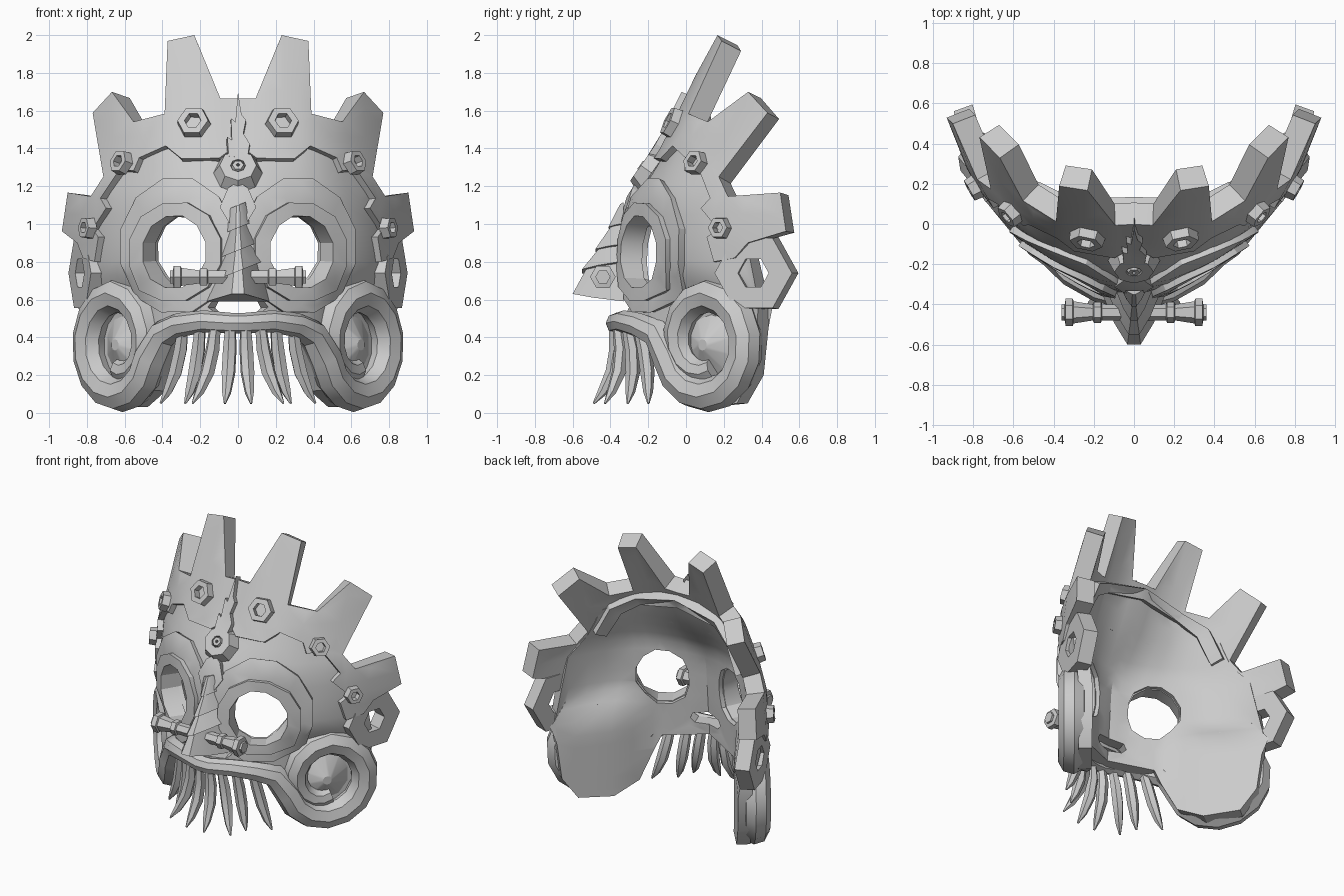
import bpy, bmesh, math
from mathutils import Vector, geometry

if "Cube" in bpy.data.objects:
    bpy.data.objects.remove(bpy.data.objects["Cube"])

G = [(0, -.30), (.15, -.27), (.3, -.2), (.45, -.12), (.6, -.02), (.7, .11), (.8, .29), (.92, .59)]
clamp = lambda v: max(0.0, min(1.0, v))


def depth(x, z):
    """y of the mask's front surface."""
    x = abs(x)
    for (a, ya), (b, yb) in zip(G, G[1:]):
        if x <= b or b == G[-1][0]:
            y = ya + (yb - ya) * (x - a) / (b - a)
            break
    y += .48 * max(0, z - 1.15) - .08 * max(0, 1.2 - z) * clamp(1 - x / .5)
    y += .09 * clamp((z - 1) / .4) * clamp(1 - x / .35)
    y += .06 * clamp((z - .95) / .3) * clamp((x - .45) / .2)
    w = clamp((.75 - z) / .2) * clamp((x - .4) / .1)
    return y + w * ((x - .5) / .82 + .025 - y)


def normal(x, z, e=.05):
    dx = (depth(x + e, z) - depth(x - e, z)) / (2 * e)
    dz = (depth(x, z + e) - depth(x, z - e)) / (2 * e)
    return Vector((dx, -1, dz)).normalized()


def surf(x, z, off=0):
    return Vector((x, depth(x, z), z)) + normal(x, z) * off


def add(name, data, mirror=True):
    ob = bpy.data.objects.new(name, data)
    bpy.context.collection.objects.link(ob)
    if mirror:
        m = ob.modifiers.new("mirror", 'MIRROR')
        m.merge_threshold = .002
    return ob


def inside(p, loops):
    c = False
    for lp in loops:
        for a, b in zip(lp, lp[1:] + lp[:1]):
            if (a[1] > p[1]) != (b[1] > p[1]) and \
               p[0] < (b[0] - a[0]) * (p[1] - a[1]) / (b[1] - a[1]) + a[0]:
                c = not c
    return c


def sheet(name, loops, off, thick, mirror=True, step=.08):
    """Front-view outline (with holes) wrapped on the mask surface and thickened."""
    pts, edges = [], []
    for lp in loops:
        n0 = len(pts)
        pts += [Vector(p) for p in lp]
        edges += [(n0 + i, n0 + (i + 1) % len(lp)) for i in range(len(lp))]
    for i in range(-12, 13):
        for j in range(26):
            p = (i * step, j * step + .01)
            if inside(p, loops):
                pts.append(Vector(p))
    vs, _, fs, *_ = geometry.delaunay_2d_cdt(pts, edges, [], 0, 1e-4)
    bm = bmesh.new()
    made = {}
    for f in fs:
        c = sum((vs[i] for i in f), Vector((0, 0))) / len(f)
        if not inside(c, loops):
            continue
        a, b, d = (vs[i] for i in f[:3])
        if (b - a).cross(d - a) < 0:
            f = f[::-1]
        for i in f:
            if i not in made:
                made[i] = bm.verts.new(surf(vs[i].x, vs[i].y, off))
        bm.faces.new([made[i] for i in f])
    me = bpy.data.meshes.new(name)
    bm.to_mesh(me)
    bm.free()
    ob = add(name, me, mirror)
    s = ob.modifiers.new("thick", 'SOLIDIFY')
    s.thickness, s.offset = thick, -1
    return ob


def oval(x, z, rx, rz, n=12):
    return [(x + rx * math.cos(2 * math.pi * (i + .5) / n),
             z + rz * math.sin(2 * math.pi * (i + .5) / n)) for i in range(n)]


def ring(name, c, nrm, ro, ri, d, sides=6, mirror=True, taper=.92):
    """Polygonal nut: prism with a hole, standing on c along nrm."""
    q = Vector(nrm).to_track_quat('Z', 'Y')
    bm = bmesh.new()
    loops = [[bm.verts.new(Vector(c) + q @ Vector((r * math.cos(2 * math.pi * i / sides),
              r * math.sin(2 * math.pi * i / sides), h))) for i in range(sides)]
             for r, h in ((ro, 0), (ro * taper, d), (ri, d), (ri, 0))]
    for k in range(4):
        a, b = loops[k], loops[(k + 1) % 4]
        for i in range(sides):
            j = (i + 1) % sides
            bm.faces.new((a[i], a[j], b[j], b[i]))
    bmesh.ops.recalc_face_normals(bm, faces=bm.faces)
    me = bpy.data.meshes.new(name)
    bm.to_mesh(me)
    bm.free()
    return add(name, me, mirror)


def tube(name, pts, res=1):
    """Tube through (x, y, z, radius) points."""
    cu = bpy.data.curves.new(name, 'CURVE')
    cu.dimensions = '3D'
    cu.bevel_depth, cu.bevel_resolution, cu.use_fill_caps = 1, res, True
    sp = cu.splines.new('POLY')
    sp.points.add(len(pts) - 1)
    for p, (x, y, z, r) in zip(sp.points, pts):
        p.co, p.radius = (x, y, z, 1), r
    return add(name, cu)


# face shell with eye and nostril openings
sheet("face_shell", [[(0, 1.6), (.4, 1.52), (.6, 1.4), (.7, 1.2), (.79, 1.05), (.81, .6), (.79, .45),
      (.77, .2), (.7, .05), (.55, .03), (.46, .12), (.4, .32), (.33, .42), (0, .45),
      (0, .53), (.12, .53), (.16, .56), (.13, .6), (0, .62)],
      oval(.31, .85, .17, .2)], 0, .09)

# toothed crown band with stepped lower edge
sheet("crown", [[(0, 1.65), (.095, 1.65), (.225, 1.985), (.36, 1.955), (.375, 1.57), (.53, 1.53),
      (.64, 1.69), (.74, 1.58), (.685, 1.24), (.75, 1.14), (.87, 1.16), (.9, .96), (.82, .9),
      (.79, .82), (.73, .8), (.71, .93), (.74, .97), (.67, 1.08), (.7, 1.13), (.6, 1.28), (.53, 1.27),
      (.5, 1.34), (.37, 1.4), (.29, 1.33), (.1, 1.33), (.06, 1.36), (0, 1.36)]], .035, .12)

# ledge arching along the back of the crown
sheet("back_rim", [[(0, 1.63), (.36, 1.55), (.55, 1.45), (.66, 1.25), (.62, 1.22), (.5, 1.4),
      (.34, 1.49), (0, 1.55)]], -.05, .08)

# goggle plates and raised eye rings
sheet("goggle_plate", [oval(.31, .88, .3, .36), oval(.31, .85, .19, .22)], .03, .06)
sheet("eye_ring", [oval(.31, .85, .24, .265), oval(.31, .85, .165, .195)], .06, .12)

# crown nuts
for x, z, r in ((.225, 1.515, .09), (.58, 1.31, .068), (.75, .975, .062)):
    ring("crown_nut", surf(x, z, .03), normal(x, z), r, r * .5, .05)

# hexagonal ear plates
n = Vector((.96, -.28, 0)).normalized()
ring("ear_plate", Vector((.79, .37, .74)) - n * .05, n, .22, .085, .1, taper=.97)

# lip sweeping into the cheek spirals
C, T, N = Vector((.605, .125, .36)), Vector((.634, .773, 0)), Vector((.773, -.634, 0))
path = [(0, -.37, .475, .055), (.04, -.37, .475, .055), (.18, -.33, .485, .058),
        (.31, -.25, .465, .065), (.39, -.15, .42, .08)]
for i in range(19):
    a = math.radians(195 + i * 25)
    s = clamp((i - 10) / 10)
    r = .265 - .17 * s
    p = C + T * r * math.cos(a) + Vector((0, 0, r * math.sin(a))) + N * (.02 - .02 * s)
    path.append((*p, .092 - .04 * s))
tube("lip_and_cheek_spiral", path, 2)

# domed centre of each spiral
bm = bmesh.new()
bmesh.ops.create_cone(bm, cap_ends=True, segments=10, radius1=.24, radius2=.03, depth=.12)
q = N.to_track_quat('Z', 'Y')
for v in bm.verts:
    v.co = C + q @ v.co
me = bpy.data.meshes.new("cheek_dome")
bm.to_mesh(me)
bm.free()
add("cheek_dome", me)

# nose in overlapping slanted wraps
rows = [(1.1, .04, -.35), (.98, .06, -.41), (.98, .045, -.4), (.86, .09, -.48), (.86, .07, -.465),
        (.75, .135, -.55), (.75, .115, -.53), (.64, .165, -.6)]
bm = bmesh.new()
prev = None
for k, (z, w, yf) in enumerate(rows):
    row = []
    for s, t in ((-1, 0), (-.6, .6), (-.2, 1), (.2, 1), (.6, .6), (1, 0)):
        x = s * w
        dz = -.3 * abs(x) if k == len(rows) - 1 else .4 * x
        row.append(bm.verts.new((x, -.33 + (yf + .33) * t, z + dz)))
    if prev:
        for i in range(6):
            j = (i + 1) % 6
            bm.faces.new((prev[i], prev[j], row[j], row[i]))
    else:
        bm.faces.new(row)
    prev = row
bm.faces.new(prev)
bmesh.ops.recalc_face_normals(bm, faces=bm.faces)
me = bpy.data.meshes.new("nose")
bm.to_mesh(me)
bm.free()
add("nose", me, False)

# bar through the nose
tube("nose_bar", [(x, -.44, .72, r) for x, r in ((.05, .04), (.16, .04), (.165, .052), (.2, .052),
     (.205, .04), (.3, .055), (.305, .068), (.34, .068), (.345, .04), (.36, .04))])

# hanging beard strands
for x0, y0, x1, y1 in ((.04, -.38, .07, -.49), (.12, -.36, .24, -.43), (.2, -.31, .28, -.31), (.29, -.25, .41, -.2)):
    tube("beard_strand", [(x0 + (x1 - x0) * u, y0 + .03 * math.sin(3.1 * t) + (y1 - y0) * u, .46 - .41 * t, r)
         for t, u, r in ((0, 0, .03), (.3, .12, .038), (.6, .35, .038), (.85, .7, .026), (1, 1, .006))])

# forehead jewel with flame
ring("forehead_jewel", surf(0, 1.27, 0), normal(0, 1.27), .13, .04, .07, 8, False, .75)
ring("jewel_core", surf(0, 1.27, .02), normal(0, 1.27), .05, .01, .055, 6, False, .6)
sheet("forehead_flame", [[(-.05, 1.32), (-.06, 1.43), (-.035, 1.41), (-.04, 1.53), (-.015, 1.51), (0, 1.67),
      (.02, 1.55), (.045, 1.52), (.03, 1.45), (.065, 1.39), (.05, 1.31)]], .07, .06, False)
sheet("brow_plate", [[(0, 1.2), (.05, 1.17), (.09, 1.08), (.04, 1.0), (0, .98)]], .04, .06)

# apply modifiers and shade
bpy.ops.object.select_all(action='SELECT')
bpy.context.view_layer.objects.active = bpy.context.selected_objects[0]
bpy.ops.object.convert(target='MESH')
bpy.ops.object.shade_smooth_by_angle(angle=math.radians(30))
